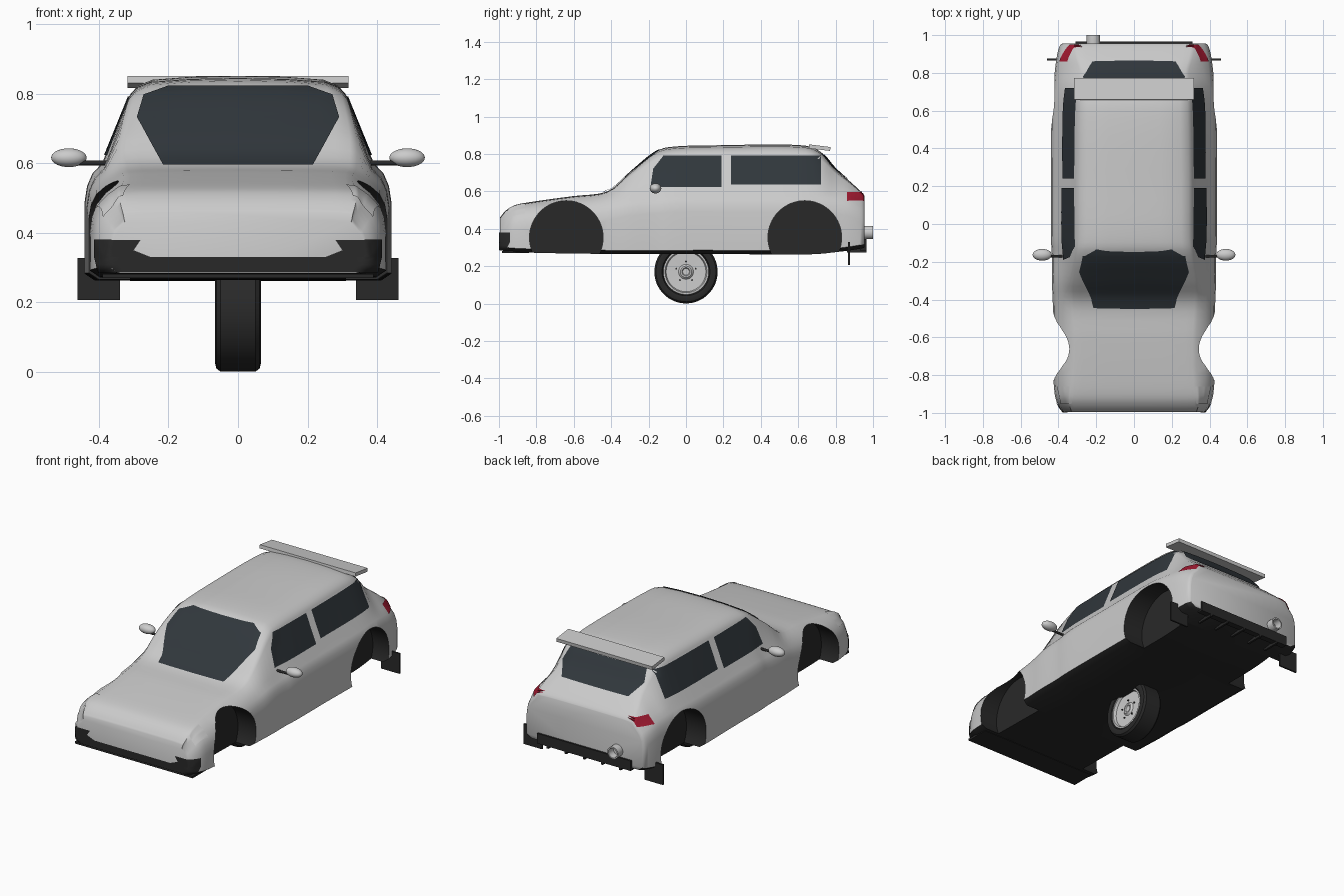
import bpy, bmesh, math
from mathutils import Vector
from mathutils.bvhtree import BVHTree

if "Cube" in bpy.data.objects:
    bpy.data.objects.remove(bpy.data.objects["Cube"])


def material(name, r, g, b):
    m = bpy.data.materials.new(name)
    m.diffuse_color = (r, g, b, 1)
    m.use_nodes = True
    m.node_tree.nodes["Principled BSDF"].inputs["Base Color"].default_value = m.diffuse_color
    return m


PAINT = material("paint", .63, .63, .63)
BLACK = material("black_plastic", .022, .022, .022)
GLASS = material("tinted_glass", .03, .038, .045)
RED = material("red_lens", .35, .01, .03)
LENS = material("clear_lens", .85, .85, .87)


def finish(name, bm, mats=(), angle=50):
    me = bpy.data.meshes.new(name)
    bm.to_mesh(me)
    bm.free()
    ob = bpy.data.objects.new(name, me)
    bpy.context.collection.objects.link(ob)
    for m in mats:
        me.materials.append(m)
    bpy.ops.object.select_all(action='DESELECT')
    ob.select_set(True)
    bpy.context.view_layer.objects.active = ob
    if angle:
        bpy.ops.object.shade_smooth_by_angle(angle=math.radians(angle))
    return ob


def box(name, lo, hi, mat=None, tilt=0):
    lo, hi = Vector(lo), Vector(hi)
    bm = bmesh.new()
    bmesh.ops.create_cube(bm, size=1)
    for v in bm.verts:
        v.co = Vector(a * b for a, b in zip(v.co, hi - lo))
    ob = finish(name, bm, [mat] if mat else [], 0)
    ob.location = (lo + hi) / 2
    ob.rotation_euler.x = tilt
    return ob


def lathe(name, profile, axis, centre, mat=None, closed=False, steps=48):
    """Spin a profile of (position along axis, radius) about the x or y axis."""
    pts = [Vector((a, 0, r)) if axis == 'x' else Vector((0, a, r)) for a, r in profile]
    bm = bmesh.new()
    vs = [bm.verts.new(p) for p in pts]
    for i in range(len(vs) - (not closed)):
        bm.edges.new((vs[i], vs[(i + 1) % len(vs)]))
    bmesh.ops.spin(bm, geom=bm.verts[:] + bm.edges[:], cent=(0, 0, 0), steps=steps,
                   axis=(1, 0, 0) if axis == 'x' else (0, 1, 0), angle=math.tau)
    bmesh.ops.remove_doubles(bm, verts=bm.verts, dist=1e-5)
    bmesh.ops.recalc_face_normals(bm, faces=bm.faces)
    ob = finish(name, bm, [mat] if mat else [], 35)
    ob.location = centre
    return ob


def catmull(pts, n):
    out = []
    for i in range(len(pts) - 1):
        a, b, c, d = pts[max(i - 1, 0)], pts[i], pts[i + 1], pts[min(i + 2, len(pts) - 1)]
        for k in range(n):
            t = k / n
            out.append(.5 * (2 * b + (c - a) * t + (2 * a - 5 * b + 4 * c - d) * t * t
                             + (3 * b - a - 3 * c + d) * t ** 3))
    return out + [pts[-1]]


# Body stations: y, floor z, half width, shoulder z, upper half width, top z
STATIONS = [
    (-.995, .285, .375, .43, .33, .46), (-.96, .28, .40, .47, .34, .50),
    (-.9, .275, .42, .50, .34, .53), (-.75, .27, .43, .515, .33, .555),
    (-.6, .268, .43, .53, .33, .575), (-.42, .265, .43, .555, .34, .60),
    (-.3, .265, .435, .58, .34, .70), (-.165, .265, .435, .59, .32, .81),
    (-.06, .265, .44, .60, .31, .84), (.2, .265, .44, .60, .31, .847),
    (.55, .262, .44, .60, .305, .85), (.7, .265, .43, .60, .30, .825),
    (.8, .275, .42, .59, .29, .72), (.88, .285, .41, .575, .31, .65),
    (.94, .295, .395, .55, .32, .595), (.955, .30, .38, .54, .31, .575)]


def section(s):
    y, b, w, sh, rw, t = s
    h = t - sh
    half = [(0, b), (w - .03, b), (w, b + .02), (w, sh - .11), (w - .007, sh - .065),
            (w - .022, sh - .03), (w - .05, sh), (rw, t - .2 * h), (rw - .02, t - .11 * h),
            (rw - .06, t - .045 * h), (rw * .45, t - .012 * h), (0, t)]
    return [(x, y, z) for x, z in half] + [(-x, y, z) for x, z in half[-2:0:-1]]


bm = bmesh.new()
rings = [[bm.verts.new(p) for p in section(s)] for s in catmull([Vector(s) for s in STATIONS], 4)]
for r0, r1 in zip(rings, rings[1:]):
    for i in range(len(r0)):
        j = (i + 1) % len(r0)
        bm.faces.new((r0[i], r0[j], r1[j], r1[i]))
bm.faces.new(rings[0])
bm.faces.new(rings[-1])
bmesh.ops.recalc_face_normals(bm, faces=bm.faces)
bm.normal_update()
for f in bm.faces:
    f.material_index = int(f.normal.z < -.4)
surface = BVHTree.FromBMesh(bm)
body = finish("body_shell", bm, [PAINT, BLACK], 0)

# Wheel arches cut into the body
for y in (-.64, .635):
    for s in (-1, 1):
        cut = lathe("arch_cutter", [(s * .31, 0), (s * .31, .197), (s * .6, .197), (s * .6, 0)],
                    'x', (0, y, .353), BLACK, steps=64)
        cut.hide_render = True
        mod = body.modifiers.new("arch", 'BOOLEAN')
        mod.operation, mod.solver, mod.object = 'DIFFERENCE', 'EXACT', cut
        mod.material_mode = 'TRANSFER'
        bpy.ops.object.select_all(action='DESELECT')
        body.select_set(True)
        bpy.context.view_layer.objects.active = body
        bpy.ops.object.modifier_apply(modifier=mod.name)
        bpy.data.objects.remove(cut)
bpy.ops.object.shade_smooth_by_angle(angle=math.radians(50))


def patch(name, mat, axis, sign, rows, n=24, m=6):
    """Panel of rows (v, u0, u1) projected onto the body along an axis."""
    k = 'xyz'.index(axis)
    d = Vector((0, 0, 0))
    d[k] = -sign
    fine = catmull([Vector(r) for r in rows], 1) if m == 1 else [
        Vector(a).lerp(Vector(b), i / m) for a, b in zip(rows, rows[1:]) for i in range(m)] + [Vector(rows[-1])]
    bm = bmesh.new()
    grid = []
    for v, u0, u1 in fine:
        line = []
        for i in range(n + 1):
            p = [u0 + (u1 - u0) * i / n, v]
            p.insert(k, sign * 2)
            co, nor, _, _ = surface.ray_cast(Vector(p), d)
            if co is None:
                p[k] = sign * (.38 if k == 0 else .9)
                co, nor, _, _ = surface.find_nearest(Vector(p))
            line.append(bm.verts.new(co + nor * (.004 if nor.dot(d) < 0 else -.004)))
        grid.append(line)
    for a, b in zip(grid, grid[1:]):
        for i in range(n):
            bm.faces.new((a[i], a[i + 1], b[i + 1], b[i]))
    bmesh.ops.recalc_face_normals(bm, faces=bm.faces)
    f = bm.faces[:][0]
    if f.normal.dot(d) > 0:
        bmesh.ops.reverse_faces(bm, faces=bm.faces)
    return finish(name, bm, [mat])


# Glass, lamps and bumper intakes
patch("windscreen", GLASS, 'y', -1, [(.592, -.215, .215), (.73, -.29, .29), (.795, -.27, .27), (.82, -.2, .2)])
patch("rear_window", GLASS, 'y', 1, [(.665, -.22, .22), (.73, -.27, .27), (.795, -.25, .25)])
patch("lower_intake", BLACK, 'y', -1, [(.288, -.4, .4), (.33, -.41, .41)], n=48)
for s in (-1, 1):
    patch("front_side_window", GLASS, 'x', s, [(.622, -.19, .19), (.72, -.175, .19), (.79, -.12, .19)])
    patch("rear_side_window", GLASS, 'x', s, [(.635, .24, .72), (.79, .24, .72)])
    patch("tail_light", RED, 'x', s, [(.548, .86, .948), (.595, .86, .948)])
    patch("headlight", LENS, 'z', 1, [(-.95, s * .33, s * .385), (-.86, s * .31, s * .405)])
    patch("side_intake", BLACK, 'y', -1, [(.33, s * .25, s * .41), (.35, s * .3, s * .41), (.38, s * .28, s * .41)])
    # Mirrors
    bm = bmesh.new()
    bmesh.ops.create_uvsphere(bm, u_segments=24, v_segments=14, radius=1)
    for v in bm.verts:
        v.co = (v.co.x * .051, v.co.y * .031, v.co.z * .027)
    finish("mirror_housing", bm, [PAINT]).location = (s * .486, -.163, .616)
    lathe("mirror_arm", [(s * .37, 0), (s * .37, .007), (s * .47, .007), (s * .47, 0)],
          'x', (0, -.17, .601), BLACK, steps=16)
    # Mud flaps
    box("mud_flap", (s * .4 - .061, .866, .207), (s * .4 + .061, .876, .328), BLACK)

# Front splitter, rear diffuser and roof spoiler
box("front_splitter", (-.39, -.985, .27), (.39, -.84, .282), BLACK)
box("diffuser_panel", (-.31, .93, .285), (.31, .966, .345), BLACK)
for i in range(5):
    x = -.24 + .12 * i
    box("diffuser_fin", (x - .006, .86, .272), (x + .006, .966, .32), BLACK)
box("roof_spoiler", (-.317, .657, .823), (.317, .772, .844), PAINT, math.radians(-7))

# Exhaust pipe
lathe("exhaust_tip", [(.9, .03), (.95, .036), (1, .036), (1, .028), (.92, .026), (.92, 0)],
      'y', (-.215, 0, .38), PAINT, steps=32)

# Single wheel under the middle of the car
HUB = (0, 0, .17)
lathe("tyre", [(-.05, .12), (-.062, .128), (-.066, .145), (-.062, .16), (-.05, .169), (.05, .169),
               (.062, .16), (.066, .145), (.062, .128), (.05, .12)], 'x', HUB, BLACK, True, 64)
for s in (-1, 1):
    lathe("wheel_rim", [(s * .03, .121), (s * .058, .121), (s * .058, .112), (s * .042, .106), (s * .04, .04),
                        (s * .05, .03), (s * .05, .022), (s * .044, .018), (s * .044, 0)], 'x', HUB, PAINT, steps=64)
    for i in range(5):
        a = math.tau * i / 5
        lathe("wheel_bolt", [(s * .038, .005), (s * .046, .005), (s * .046, 0)], 'x',
              (0, .055 * math.sin(a), .17 + .055 * math.cos(a)), BLACK, steps=10)
